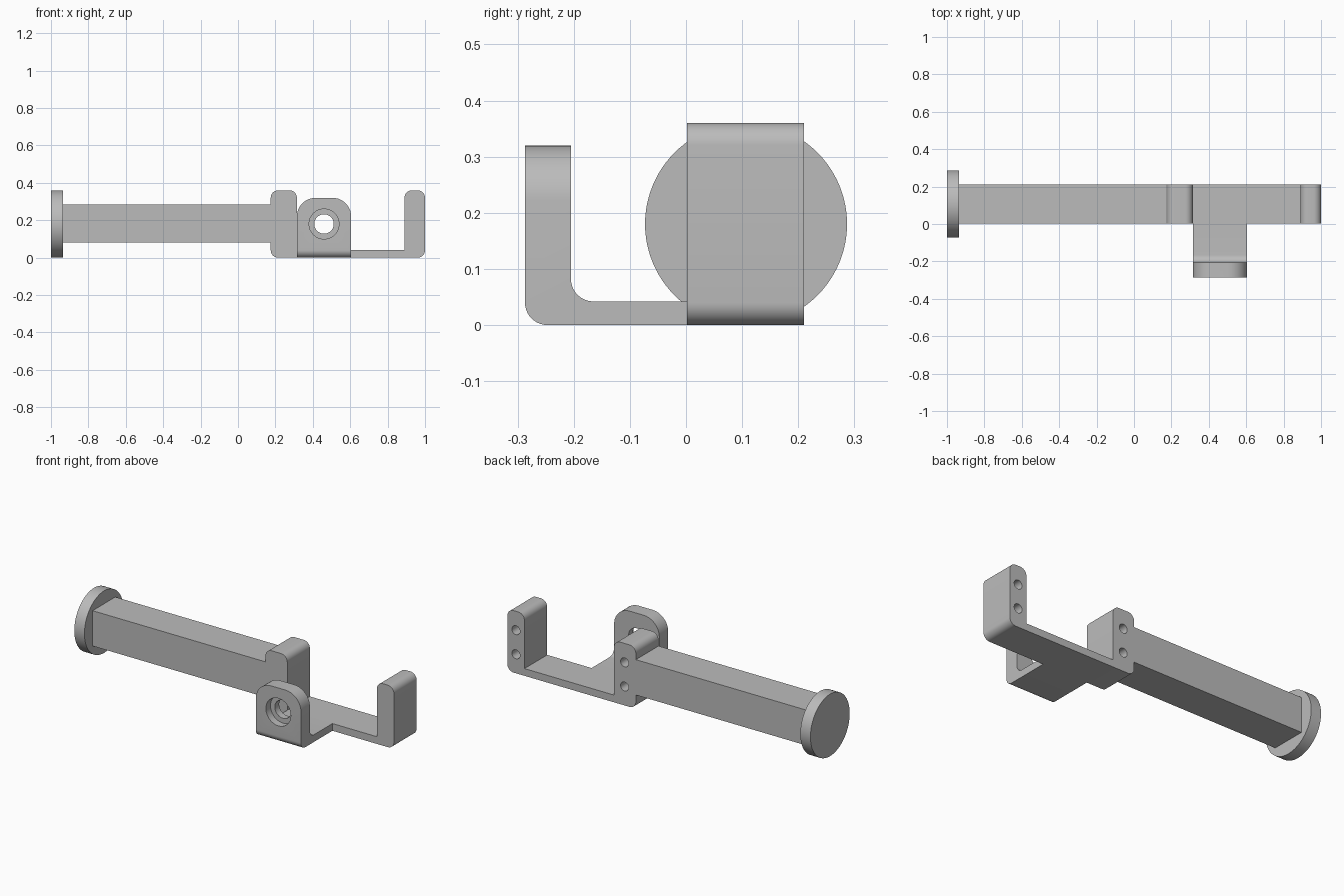
import bpy, bmesh, math
from mathutils import Vector, Matrix

cube = bpy.data.objects.get("Cube")
if cube:
    bpy.data.objects.remove(cube, do_unlink=True)

grey = bpy.data.materials.new("plain grey")
grey.use_nodes = True
colour = (0.5, 0.5, 0.5, 1)
grey.diffuse_color = colour
grey.node_tree.nodes["Principled BSDF"].inputs["Base Color"].default_value = colour


def add_object(name, bm):
    bmesh.ops.recalc_face_normals(bm, faces=bm.faces)
    mesh = bpy.data.meshes.new(name)
    bm.to_mesh(mesh)
    bm.free()
    mesh.materials.append(grey)
    obj = bpy.data.objects.new(name, mesh)
    bpy.context.collection.objects.link(obj)
    return obj


def rounded(corners, steps=10):
    """Outline from (a, b, radius) right-angled corners, with fillets."""
    out = []
    for i, (a, b, r) in enumerate(corners):
        p = Vector((a, b))
        if r == 0:
            out.append(p)
            continue
        u = (Vector(corners[i - 1][:2]) - p).normalized()
        v = (Vector(corners[(i + 1) % len(corners)][:2]) - p).normalized()
        c = p + r * (u + v)
        for k in range(steps + 1):
            t = math.pi / 2 * k / steps
            out.append(c - r * (v * math.cos(t) + u * math.sin(t)))
    return out


def extrude(name, corners, axis, start, end):
    """Extrude an XZ outline along y, or a YZ outline along x."""
    bm = bmesh.new()
    place = (lambda p: (p.x, start, p.y)) if axis == "y" else (lambda p: (start, p.x, p.y))
    face = bm.faces.new([bm.verts.new(place(p)) for p in rounded(corners)])
    moved = bmesh.ops.extrude_face_region(bm, geom=[face])["geom"]
    shift = Vector((0, end - start, 0)) if axis == "y" else Vector((end - start, 0, 0))
    bmesh.ops.translate(bm, vec=shift, verts=[v for v in moved if isinstance(v, bmesh.types.BMVert)])
    return add_object(name, bm)


def cylinder(name, axis, centre, radius, segments=48):
    """Cylinder along x or y; centre holds (start, end, other, z)."""
    start, end, other, z = centre
    bm = bmesh.new()
    bmesh.ops.create_cone(bm, cap_ends=True, segments=segments, radius1=radius,
                          radius2=radius, depth=end - start)
    mid = (start + end) / 2
    turn = Matrix.Rotation(math.pi / 2, 4, "Y" if axis == "x" else "X")
    move = Matrix.Translation((mid, other, z) if axis == "x" else (other, mid, z))
    bm.transform(move @ turn)
    return add_object(name, bm)


def boolean(obj, cutters, operation="DIFFERENCE"):
    for cutter in cutters:
        mod = obj.modifiers.new("cut", "BOOLEAN")
        mod.operation, mod.solver, mod.object = operation, "EXACT", cutter
    graph = bpy.context.evaluated_depsgraph_get()
    mesh = bpy.data.meshes.new_from_object(obj.evaluated_get(graph))
    obj.modifiers.clear()
    obj.data = mesh


# Main sizes
MID_Y, MID_Z = 0.107, 0.18
BACK, PLATE, TALL, FILLET = 0.21, 0.042, 0.36, 0.04
POST_A, POST_B, POST_C = 0.175, 0.315, 0.89
TAB_END = 0.605

# Square beam and round end flange
beam = extrude("beam", [(-0.935, 0.08, 0), (POST_A, 0.08, 0),
                        (POST_A, 0.285, 0), (-0.935, 0.285, 0)], "y", 0.002, BACK)
flange = cylinder("end_flange", "x", (-1, -0.935, MID_Y, MID_Z), 0.18, 96)

# Flange holes, the outer three also notch the beam corners
cutters = [cylinder("centre_hole", "x", (-1.1, -0.8, MID_Y, MID_Z), 0.035)]
for k in range(3):
    a = math.tau * k / 3
    spot = (-1.1, -0.86, MID_Y + 0.132 * math.cos(a), MID_Z + 0.132 * math.sin(a))
    cutters.append(cylinder("flange_hole", "x", spot, 0.028))
boolean(flange, cutters)
boolean(beam, cutters)

# Cradle: two posts joined by a thin base
cradle = extrude("cradle", [
    (POST_A, 0, FILLET), (1, 0, FILLET), (1, TALL, FILLET), (POST_C, TALL, FILLET),
    (POST_C, PLATE, 0), (POST_B, PLATE, 0), (POST_B, TALL, FILLET), (POST_A, TALL, FILLET),
], "y", 0.002, BACK)
post_holes = [cylinder("post_hole", "y", (0.09, 0.3, x, z), 0.026, 32)
              for x in (0.247, 0.945) for z in (0.11, 0.25)]
boolean(cradle, post_holes)

# Front bracket: bent tab with rounded top and a stepped hole
bracket = extrude("front_bracket", [
    (0.002, 0, 0), (0.002, PLATE, 0), (-0.205, PLATE, FILLET),
    (-0.205, 0.32, 0), (-0.287, 0.32, 0), (-0.287, 0, FILLET),
], "x", POST_B, TAB_END)
outline = extrude("bracket_outline", [
    (POST_B - 0.0005, -0.1, 0), (TAB_END + 0.0005, -0.1, 0),
    (TAB_END, 0.32, 0.1), (POST_B, 0.32, 0.1),
], "y", -0.4, 0.1)
boolean(bracket, [outline], "INTERSECT")
hole = cylinder("bracket_hole", "y", (-0.4, -0.1, 0.46, MID_Z), 0.052)
recess = cylinder("bracket_recess", "y", (-0.4, -0.245, 0.46, MID_Z), 0.08)
boolean(bracket, [hole, recess])

# Remove the cutters and shade the parts
for helper in cutters + post_holes + [outline, hole, recess]:
    bpy.data.objects.remove(helper, do_unlink=True)
bpy.ops.object.select_all(action="DESELECT")
for part in (beam, flange, cradle, bracket):
    part.select_set(True)
    bpy.context.view_layer.objects.active = part
bpy.ops.object.shade_smooth_by_angle(angle=math.radians(30))
